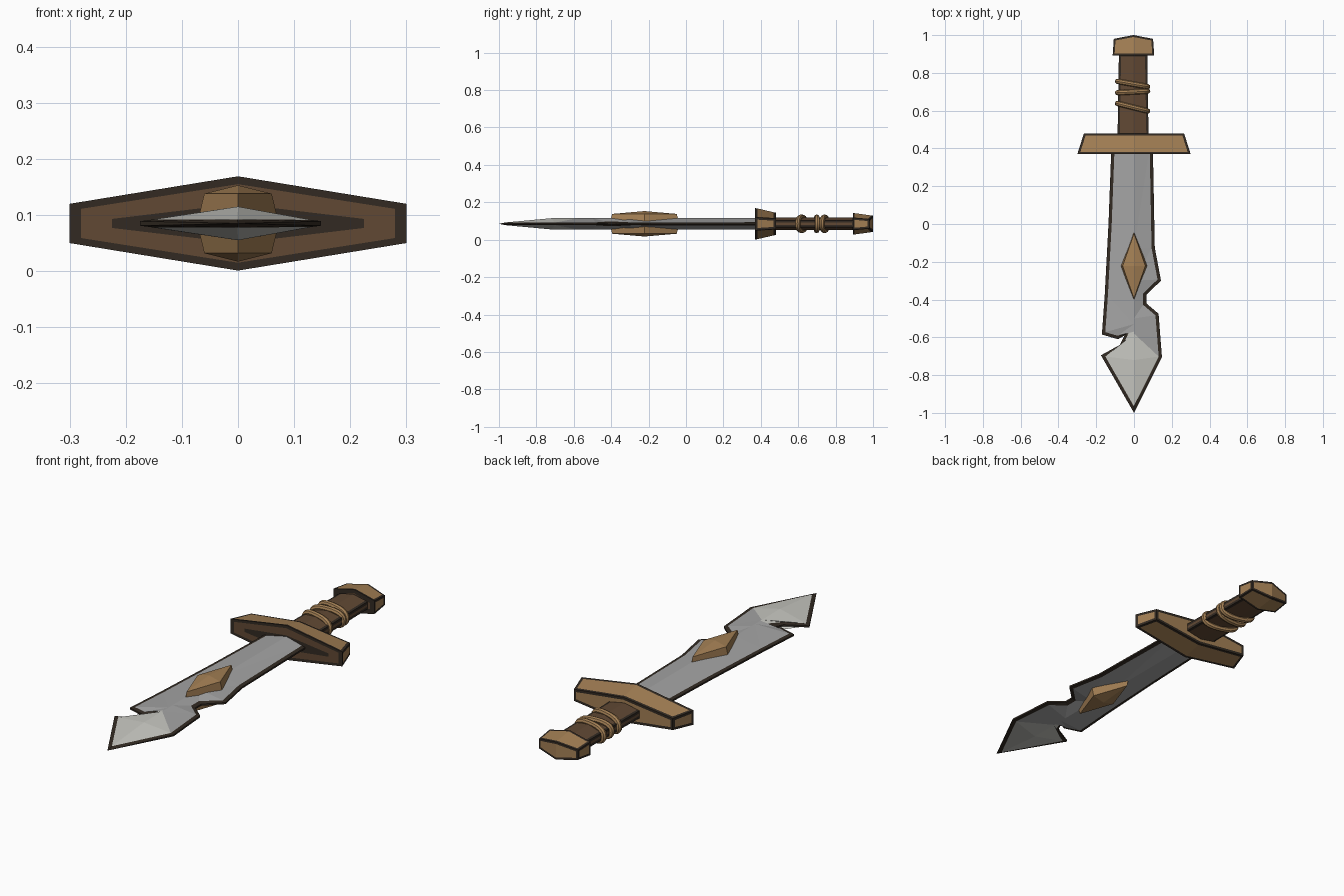
import bpy, bmesh, math
from mathutils import Vector

if "Cube" in bpy.data.objects:
    bpy.data.objects.remove(bpy.data.objects["Cube"])

ZC = 0.085  # mid-plane height of the sword


def mat(name, rgb):
    m = bpy.data.materials.new(name)
    m.diffuse_color = (*rgb, 1)
    m.use_nodes = True
    m.node_tree.nodes["Principled BSDF"].inputs["Base Color"].default_value = m.diffuse_color
    return m


TAN, BROWN, DARK, STEEL, LIGHT = range(5)
MATS = [mat("tan_wood", (0.37, 0.215, 0.09)), mat("brown_leather", (0.12, 0.066, 0.034)),
        mat("dark_edge", (0.032, 0.023, 0.016)), mat("grey_steel", (0.37, 0.37, 0.37)),
        mat("light_steel", (0.58, 0.58, 0.54))]


def finish(name, bm, recalc=True):
    if recalc:
        bmesh.ops.recalc_face_normals(bm, faces=bm.faces)
    me = bpy.data.meshes.new(name)
    bm.to_mesh(me)
    bm.free()
    for m in MATS:
        me.materials.append(m)
    ob = bpy.data.objects.new(name, me)
    bpy.context.collection.objects.link(ob)
    return ob


def hex_loft(name, rings, band_cols, cap_cols, rim, side_col=DARK, rim_last=True, cx=0):
    """Loft flattened hexagons (y, y_mid, half_x, end_half_z, mid_half_z) along y.
    The last band is the outer side; its panels get dark worn rims."""
    bm = bmesh.new()
    loops = []
    for y, ym, hx, e, m in rings:
        prof = [(-hx, y, -e), (0, ym, -m), (hx, y, -e), (hx, y, e), (0, ym, m), (-hx, y, e)]
        loops.append([bm.verts.new((x + cx, yy, z + ZC)) for x, yy, z in prof])
    bands = []
    for k, (a, b) in enumerate(zip(loops, loops[1:])):
        band = []
        for i in range(6):
            j = (i + 1) % 6
            f = bm.faces.new((a[i], a[j], b[j], b[i]))
            f.material_index = band_cols[k]
            band.append(f)
        bands.append(band)
    caps = []
    for l, c in ((loops[0], cap_cols[0]), (loops[-1], cap_cols[1])):
        cap = [bm.faces.new([l[i] for i in q]) for q in ((1, 2, 3, 4), (4, 5, 0, 1))]
        for f in cap:
            f.material_index = c
        caps.append(cap)
    s = bands[-1]
    for f in (s[2], s[5]):
        f.material_index = side_col
    bmesh.ops.recalc_face_normals(bm, faces=bm.faces)
    groups = [s[0:2], s[3:5], [s[2]], [s[5]]] + ([caps[1]] if rim_last else [])
    for g in groups:
        r = bmesh.ops.inset_region(bm, faces=g, thickness=rim, use_boundary=True, use_even_offset=True)
        for f in r["faces"]:
            f.material_index = DARK
    return finish(name, bm)


# Blade: half outline points (x, y, matching ridge y), left root -> tip -> right root
OUT = [(-.12, .40, .40), (-.135, 0, 0), (-.155, -.375, -.375), (-.17, -.585, -.53),
       (-.085, -.61, -.55), (-.05, -.59, -.57), (-.075, -.64, -.58), (-.175, -.695, -.58),
       (0, -1, -.72), (.148, -.705, -.58), (.13, -.475, -.5), (.065, -.42, -.42),
       (.065, -.375, -.375), (.143, -.30, -.30), (.11, -.125, -.125), (.10, .40, .40)]


def blade():
    bm = bmesh.new()
    pts = [Vector(p[:2]) for p in OUT]
    n = len(pts)
    edge_h, ridge_h, rim = 0.004, 0.03, 0.017

    def nrm(i):
        d = (pts[i + 1] - pts[i]).normalized()
        return Vector((-d.y, d.x))

    inner = []
    for i, p in enumerate(pts):
        n0, n1 = nrm(max(i - 1, 0)), nrm(min(i, n - 2))
        m = (n0 + n1).normalized()
        inner.append(p + m * rim / max(m.dot(n0), 0.42))
    rails = {}
    for s in (1, -1):
        P, Q, R, ridge = [], [], [], {}
        for (x, y, ry), q in zip(OUT, inner):
            frac = (q - Vector((x, y))).length / (Vector((0, ry)) - Vector((x, y))).length
            P.append(bm.verts.new((x, y, ZC + s * edge_h * (0 if y == -1 else 1))))
            Q.append(bm.verts.new((q.x, q.y, ZC + s * (edge_h + (ridge_h - edge_h) * min(frac, 1)))))
            if ry not in ridge:
                ridge[ry] = bm.verts.new((0, ry, ZC + s * ridge_h))
            R.append(ridge[ry])
        for i in range(n - 1):
            f = bm.faces.new((P[i], P[i + 1], Q[i + 1], Q[i]))
            f.material_index = DARK
            vs = [Q[i], Q[i + 1], R[i + 1]] + ([R[i]] if R[i] is not R[i + 1] else [])
            f = bm.faces.new(vs)
            f.material_index = LIGHT if 5 <= i <= 8 else STEEL
        rails[s] = P
    for i in range(n - 1):  # thin cutting edge
        f = bm.faces.new((rails[1][i], rails[1][i + 1], rails[-1][i + 1], rails[-1][i]))
        f.material_index = DARK
    bmesh.ops.remove_doubles(bm, verts=bm.verts, dist=1e-5)
    bmesh.ops.triangulate(bm, faces=[f for f in bm.faces if len(f.verts) > 3])
    finish("blade", bm)


blade()

# Crossguard: front has a brown painted ring, sides are rimmed tan panels
hex_loft("crossguard",
         [(.37, .37, .225, .008, .035), (.37, .37, .28, .026, .07),
          (.37, .37, .30, .035, .084), (.48, .48, .265, .028, .06)],
         [BROWN, DARK, TAN], (DARK, TAN), 0.012, side_col=TAN)

# Grip
hex_loft("grip", [(.47, .47, .082, .018, .034), (.90, .90, .075, .018, .034)],
         [BROWN], (DARK, DARK), 0.012, side_col=BROWN, rim_last=False, cx=-.005)

# Pommel with a shallow pointed end
hex_loft("pommel",
         [(.892, .892, .085, .015, .04), (.892, .892, .11, .032, .058), (.98, 1.0, .104, .024, .043)],
         [DARK, TAN], (BROWN, TAN), 0.01, side_col=TAN, cx=-.003)

# Diamond ornament through the blade, both faces
bm = bmesh.new()
for s in (1, -1):
    def diamond(hx, hy, z):
        return [bm.verts.new((x, -.222 + y, ZC + s * z))
                for x, y in ((hx, 0), (0, hy), (-hx, 0), (0, -hy))]
    base, top = diamond(.073, .188, 0.0), diamond(.06, .172, .053)
    apex = bm.verts.new((0, -.222, ZC + s * .068))
    for i in range(4):
        j = (i + 1) % 4
        bm.faces.new((base[i], base[j], top[j], top[i]))
        bm.faces.new((top[i], top[j], apex))
bmesh.ops.remove_doubles(bm, verts=bm.verts, dist=1e-5)
finish("diamond_ornament", bm)


# Cord wraps: tilted rounded loops around the grip
def wrap(name, y_left, y_right):
    cu = bpy.data.curves.new(name, "CURVE")
    cu.dimensions = "3D"
    cu.bevel_depth = 0.014
    cu.bevel_resolution = 2
    sp = cu.splines.new("POLY")
    n = 24
    sp.points.add(n - 1)
    sp.use_cyclic_u = True
    for i in range(n):
        a = 2 * math.pi * i / n
        c, d = math.cos(a), math.sin(a)
        x = math.copysign(abs(c) ** .8, c)
        z = math.copysign(abs(d) ** .8, d) * .036
        y = (y_left + y_right) / 2 + x * (y_right - y_left) / 2
        sp.points[i].co = (x * .08 - .0075, y, ZC + z, 1)
    cu.materials.append(MATS[TAN])
    ob = bpy.data.objects.new(name, cu)
    bpy.context.collection.objects.link(ob)
    bpy.ops.object.select_all(action="DESELECT")
    bpy.context.view_layer.objects.active = ob
    ob.select_set(True)
    bpy.ops.object.convert(target="MESH")
    bpy.ops.object.shade_smooth_by_angle()


for k, (yl, yr) in enumerate(((.755, .727), (.695, .703), (.638, .598))):
    wrap(f"cord_wrap_{k + 1}", yl, yr)
